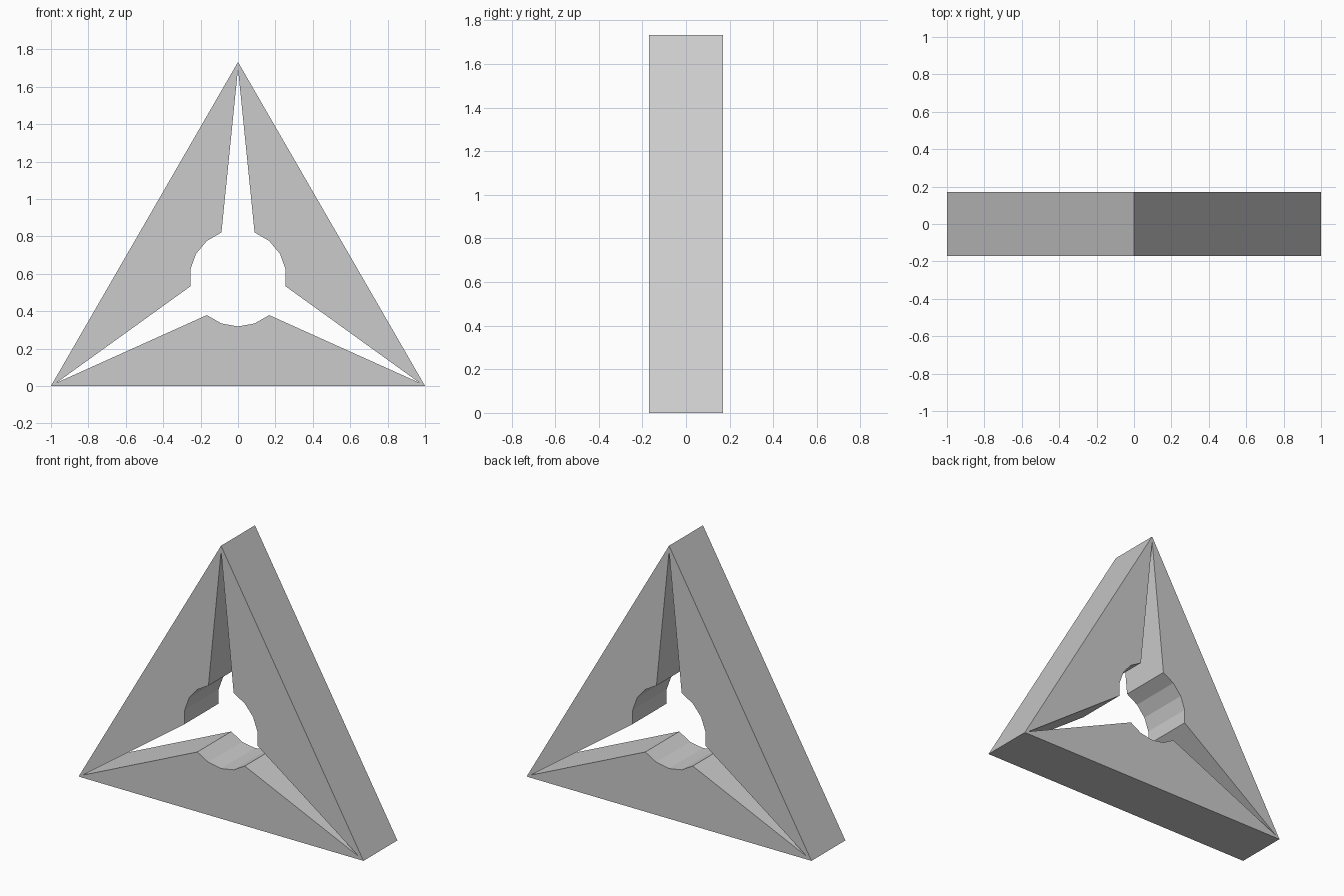
import bpy
import bmesh
from math import radians, sin, cos, sqrt

if "Cube" in bpy.data.objects:
    bpy.data.objects.remove(bpy.data.objects["Cube"])

HALF_DEPTH = 0.17
CENTRE_Z = 1 / sqrt(3)
CORNER_R = 2 / sqrt(3)   # centre to triangle corner
TIP_R = 1.12             # centre to slit tip
HOLE_R = 0.259           # 18-sided central hole


def polar(radius, degrees):
    a = radians(degrees)
    return (radius * cos(a), -HALF_DEPTH, CENTRE_Z + radius * sin(a))


bm = bmesh.new()

# One front panel per side: outer edge, slit walls and a stepped hole arc
for mid in (-90, 30, 150):
    left, right = mid - 60, mid + 60
    outline = [polar(CORNER_R, left), polar(CORNER_R, right), polar(TIP_R, right)]
    outline += [polar(HOLE_R, mid + step) for step in (40, 20, 0, -20, -40)]
    outline.append(polar(TIP_R, left))
    bm.faces.new([bm.verts.new(p) for p in outline])

# Join the panels at the corners and extrude through the depth
bmesh.ops.remove_doubles(bm, verts=bm.verts[:], dist=0.0001)
front = bm.faces[:]
ext = bmesh.ops.extrude_face_region(bm, geom=front, use_keep_orig=True)
moved = [v for v in ext["geom"] if isinstance(v, bmesh.types.BMVert)]
bmesh.ops.translate(bm, verts=moved, vec=(0, 2 * HALF_DEPTH, 0))
bmesh.ops.recalc_face_normals(bm, faces=bm.faces[:])

mesh = bpy.data.meshes.new("triangle_frame")
bm.to_mesh(mesh)
bm.free()
frame = bpy.data.objects.new("triangle_frame", mesh)
bpy.context.collection.objects.link(frame)
